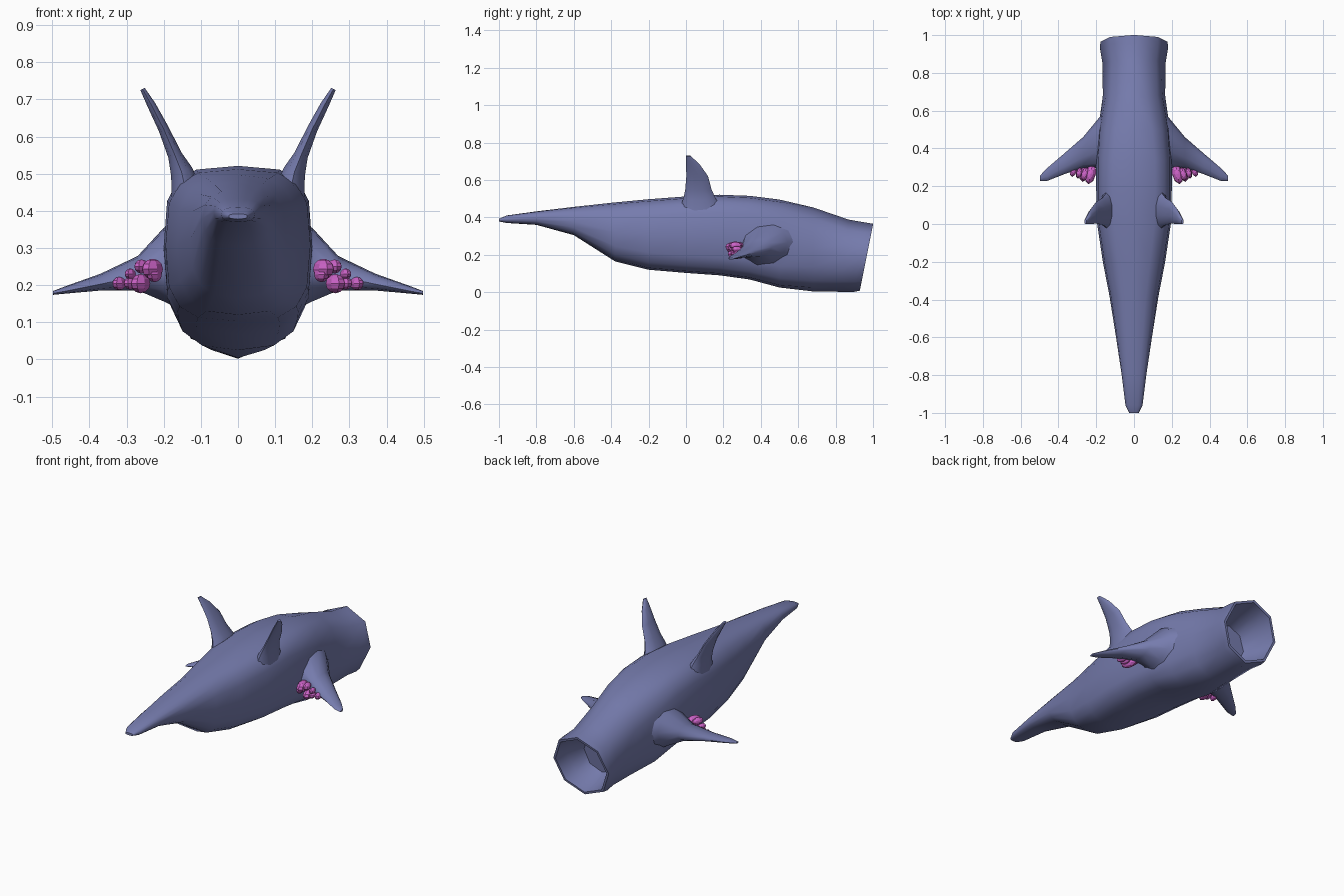
import bpy, bmesh, math
from mathutils import Vector

cube = bpy.data.objects.get("Cube")
if cube:
    bpy.data.objects.remove(cube, do_unlink=True)


def make_material(name, colour):
    mat = bpy.data.materials.new(name)
    mat.use_nodes = True
    mat.diffuse_color = colour
    bsdf = mat.node_tree.nodes["Principled BSDF"]
    bsdf.inputs["Base Color"].default_value = colour
    bsdf.inputs["Roughness"].default_value = 0.7
    return mat


SKIN = make_material("slate blue skin", (0.18, 0.2, 0.42, 1))
PINK = make_material("pink pods", (0.63, 0.13, 0.6, 1))


def finish(bm, name, mat, smooth=True):
    bmesh.ops.recalc_face_normals(bm, faces=bm.faces)
    mesh = bpy.data.meshes.new(name)
    bm.to_mesh(mesh)
    bm.free()
    mesh.materials.append(mat)
    obj = bpy.data.objects.new(name, mesh)
    bpy.context.collection.objects.link(obj)
    if smooth:
        bpy.ops.object.select_all(action="DESELECT")
        obj.select_set(True)
        bpy.context.view_layer.objects.active = obj
        bpy.ops.object.shade_smooth_by_angle(angle=math.radians(55))
    return obj


def loft(rings, name, mat):
    """Skin a list of point rings and cap both ends."""
    bm = bmesh.new()
    loops = [[bm.verts.new(p) for p in ring] for ring in rings]
    n = len(loops[0])
    for a, b in zip(loops, loops[1:]):
        for i in range(n):
            j = (i + 1) % n
            bm.faces.new((a[i], a[j], b[j], b[i]))
    bm.faces.new(loops[0])
    bm.faces.new(loops[-1])
    return finish(bm, name, mat)


def power(v, e):
    return math.copysign(abs(v) ** e, v)


def body_ring(y, low, high, half, e, tilt=0, octagon=0):
    """Rounded-box section that can flatten to an eight-sided one."""
    mid, tall = (low + high) / 2, (high - low) / 2
    pts = []
    for i in range(16):
        a = math.tau * i / 16
        x, z = half * power(math.cos(a), e), tall * power(math.sin(a), e)
        pts.append(Vector((x, y + tilt * z, mid + z)))
    for i in range(1, 16, 2):
        flat = (pts[i - 1] + pts[(i + 1) % 16]) / 2
        pts[i] = pts[i].lerp(flat, octagon)
    return pts


# Body: snout, belly, then the flared open end and its hollow
sections = [
    (-1, .378, .392, .025, .8),
    (-.96, .37, .41, .045, .8),
    (-.8, .36, .432, .065, .8),
    (-.6, .305, .456, .095, .8),
    (-.38, .165, .48, .13, .75),
    (-.2, .12, .497, .165, .7),
    (0, .103, .512, .195, .62),
    (.18, .09, .521, .2, .6),
    (.34, .068, .515, .2, .62),
    (.5, .025, .495, .19, .7),
    (.68, .004, .453, .165, .85, 0, .4),
    (.85, .002, .388, .167, 1, .1, .9),
    (.93, .002, .372, .18, 1, .17, 1),
    (.965, .008, .366, .178, 1, .2, 1),
    (.965, .022, .352, .164, 1, .2, 1),
    (.88, .04, .335, .148, 1, .2, 1),
    (.78, .075, .3, .11, 1, .1, 1),
]
loft([body_ring(*s) for s in sections], "body", SKIN)


def fin(name, side, thick_dir, chord_dir, stations):
    """Tapered blade through stations of centre, half chord, half thickness."""
    rings = []
    thick_dir, chord_dir = Vector(thick_dir).normalized(), Vector(chord_dir).normalized()
    for x, y, z, chord, thick in stations:
        ring = []
        for i in range(10):
            a = math.tau * i / 10
            p = Vector((x, y, z)) + chord_dir * chord * math.cos(a) + thick_dir * thick * math.sin(a)
            ring.append((p.x * side, p.y, p.z))
        rings.append(ring)
    loft(rings, name, SKIN)


upright = [
    (.14, .078, .45, .11, .045),
    (.152, .072, .505, .085, .032),
    (.17, .066, .55, .07, .02),
    (.2, .06, .62, .058, .015),
    (.233, .036, .685, .036, .012),
    (.257, .012, .728, .013, .007),
]
flipper = [
    (.13, .44, .25, .19, .13),
    (.2, .42, .255, .125, .1),
    (.27, .378, .232, .082, .046),
    (.37, .318, .208, .055, .022),
    (.46, .262, .188, .034, .01),
    (.498, .242, .179, .014, .005),
]

# Pods: x, z and radius of each, hanging in front of the flipper
pods = [
    (.23, .243, .028), (.262, .204, .026), (.32, .204, .018), (.29, .23, .015),
    (.26, .25, .019), (.225, .228, .02), (.29, .205, .017),
]

for side, label in ((1, "left"), (-1, "right")):
    fin(label + "_upright_fin", side, (.9, 0, -.4), (0, 1, 0), upright)
    fin(label + "_flipper", side, (0, 0, 1), (0, 1, .1), flipper)
    bm = bmesh.new()
    for x, z, r in pods:
        made = bmesh.ops.create_uvsphere(bm, u_segments=8, v_segments=6, radius=r)
        for v in made["verts"]:
            c = v.co.copy()
            # lengthen along the body and lean outwards
            y = c.y * 1.9
            v.co = ((x + c.x - y * .2) * side, .16 + x * .33 + y + r, z + c.z)
    finish(bm, label + "_pod_cluster", PINK, smooth=False)
